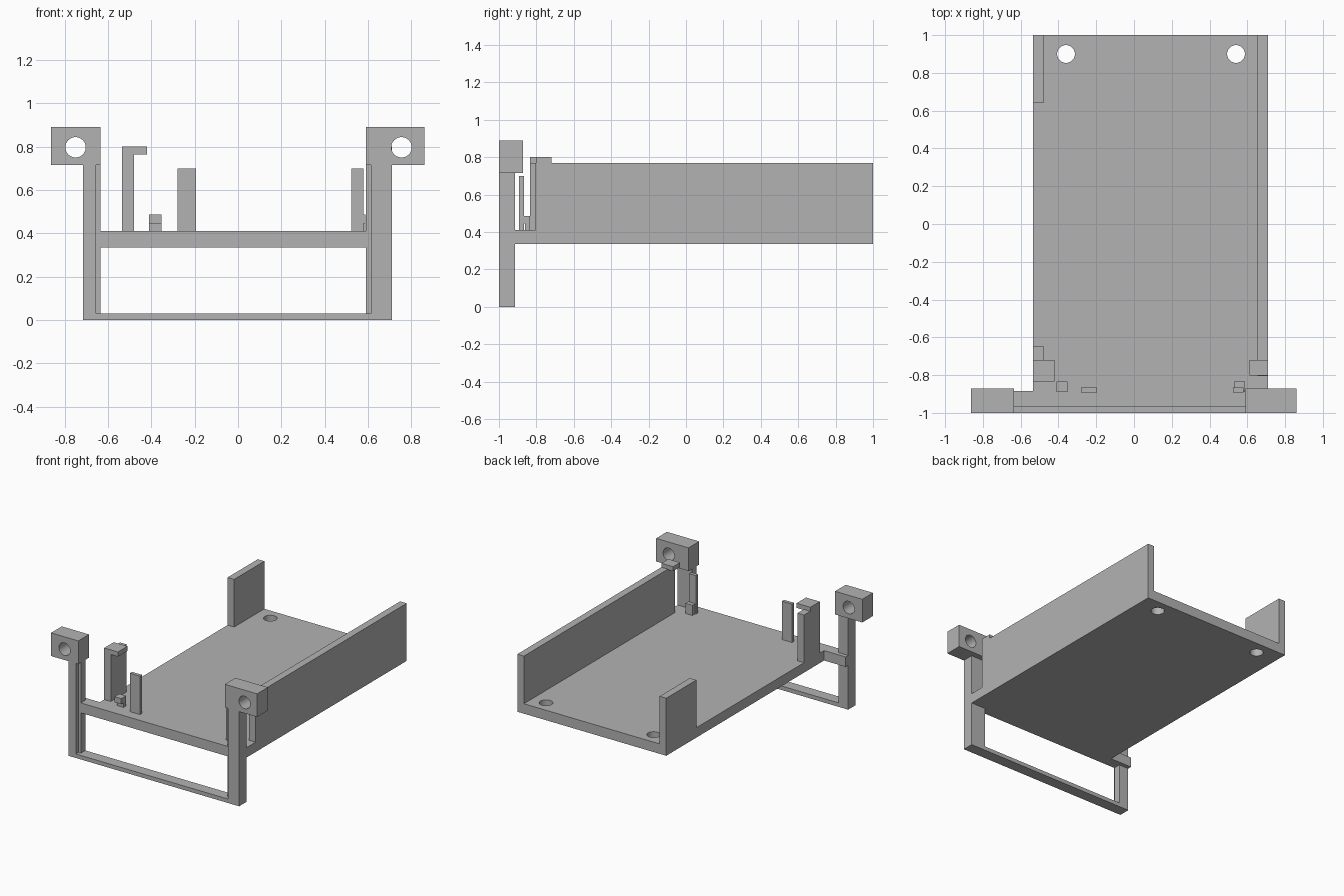
import bpy
import bmesh
from mathutils import Matrix, Vector
from math import pi, radians

if "Cube" in bpy.data.objects:
    bpy.data.objects.remove(bpy.data.objects["Cube"], do_unlink=True)

GREY = (0.45, 0.45, 0.45, 1)
plastic = bpy.data.materials.new("grey_plastic")
plastic.use_nodes = True
plastic.diffuse_color = GREY
plastic.node_tree.nodes["Principled BSDF"].inputs["Base Color"].default_value = GREY


def finish(name, bm):
    bmesh.ops.recalc_face_normals(bm, faces=bm.faces)
    mesh = bpy.data.meshes.new(name)
    bm.to_mesh(mesh)
    bm.free()
    mesh.materials.append(plastic)
    obj = bpy.data.objects.new(name, mesh)
    bpy.context.collection.objects.link(obj)
    return obj


def prism(name, outline, start, end, axis):
    """Extrude a flat outline along z (points are x, y) or y (points are x, z)."""
    bm = bmesh.new()
    place = (lambda a, b: (a, b, start)) if axis == "z" else (lambda a, b: (a, start, b))
    face = bm.faces.new([bm.verts.new(place(a, b)) for a, b in outline])
    grown = bmesh.ops.extrude_face_region(bm, geom=[face], use_keep_orig=True)["geom"]
    shift = Vector((0, 0, end - start)) if axis == "z" else Vector((0, end - start, 0))
    bmesh.ops.translate(bm, vec=shift, verts=[g for g in grown if isinstance(g, bmesh.types.BMVert)])
    return finish(name, bm)


def box(name, x, y, z):
    return prism(name, [(x[0], y[0]), (x[1], y[0]), (x[1], y[1]), (x[0], y[1])], z[0], z[1], "z")


def drill(obj, centre, radius, axis):
    """Cut a round hole through a part."""
    turn = Matrix.Rotation(pi / 2, 4, "X") if axis == "y" else Matrix()
    bm = bmesh.new()
    bmesh.ops.create_cone(bm, cap_ends=True, segments=40, radius1=radius, radius2=radius,
                          depth=0.4, matrix=Matrix.Translation(centre) @ turn)
    cutter = finish("hole_cutter", bm)
    cutter.hide_render = True
    mod = obj.modifiers.new("hole", "BOOLEAN")
    mod.operation, mod.solver, mod.object = "DIFFERENCE", "EXACT", cutter
    bpy.ops.object.select_all(action="DESELECT")
    bpy.context.view_layer.objects.active = obj
    obj.select_set(True)
    bpy.ops.object.modifier_apply(modifier=mod.name)
    bpy.data.objects.remove(cutter, do_unlink=True)
    bpy.ops.object.shade_smooth_by_angle(angle=radians(30))


FLOOR, TOP = 0.41, 0.77      # tray floor surface and wall tops
LEFT, RIGHT = -0.535, 0.71   # tray sides
EAR = 0.715                  # underside of the mounting ears

# Tray floor with its cross bar and rear screw holes
floor = prism("tray_floor", [
    (-0.635, -0.97), (0.59, -0.97), (0.59, -0.915), (RIGHT, -0.915), (RIGHT, 1), (LEFT, 1),
    (LEFT, -0.885), (-0.715, -0.885), (-0.715, -0.915), (-0.635, -0.915)], 0.335, FLOOR, "z")
for x in (-0.36, 0.54):
    drill(floor, (x, 0.9, 0.37), 0.047, "z")

# Front frame: two U-shaped layers, the rear one with a narrower opening
for name, inner_a, inner_b, y0, y1 in (("frame_front", -0.655, 0.615, -1, -0.97),
                                       ("frame_rear", -0.635, 0.59, -0.97, -0.915)):
    prism(name, [(-0.715, 0), (RIGHT, 0), (RIGHT, EAR), (inner_b, EAR), (inner_b, 0.03),
                 (inner_a, 0.03), (inner_a, EAR), (-0.715, EAR)], y0, y1, "y")

# Mounting ears with bolt holes
for name, x, hole in (("right_ear", (-0.863, -0.635), -0.75), ("left_ear", (0.59, 0.86), 0.755)):
    drill(box(name, x, (-1, -0.872), (EAR, 0.89)), (hole, -0.93, 0.797), 0.047, "y")

# Side walls
box("long_wall", (0.655, RIGHT), (-0.805, 1), (FLOOR, TOP))
box("short_rear_wall", (LEFT, -0.48), (0.64, 1), (FLOOR, TOP))
box("clip_post", (LEFT, -0.48), (-0.833, -0.645), (FLOOR, TOP))

# Hooks that hold the tray contents down
box("clip_hook", (LEFT, -0.42), (-0.833, -0.72), (TOP - 0.005, 0.8))
box("wall_hook", (0.612, RIGHT), (-0.803, -0.72), (TOP - 0.005, 0.8))

# Upright tabs behind the front bar
for name, x in (("right_tab", (-0.28, -0.195)), ("left_tab", (0.523, 0.58))):
    box(name, x, (-0.892, -0.866), (FLOOR, 0.7))

# Low stops: a foot with a lip reaching forward
for name, x in (("right_stop", (-0.41, -0.353)), ("left_stop", (0.53, 0.588))):
    box(name + "_foot", x, (-0.862, -0.833), (FLOOR, 0.445))
    box(name + "_lip", x, (-0.89, -0.833), (0.445, 0.487))
